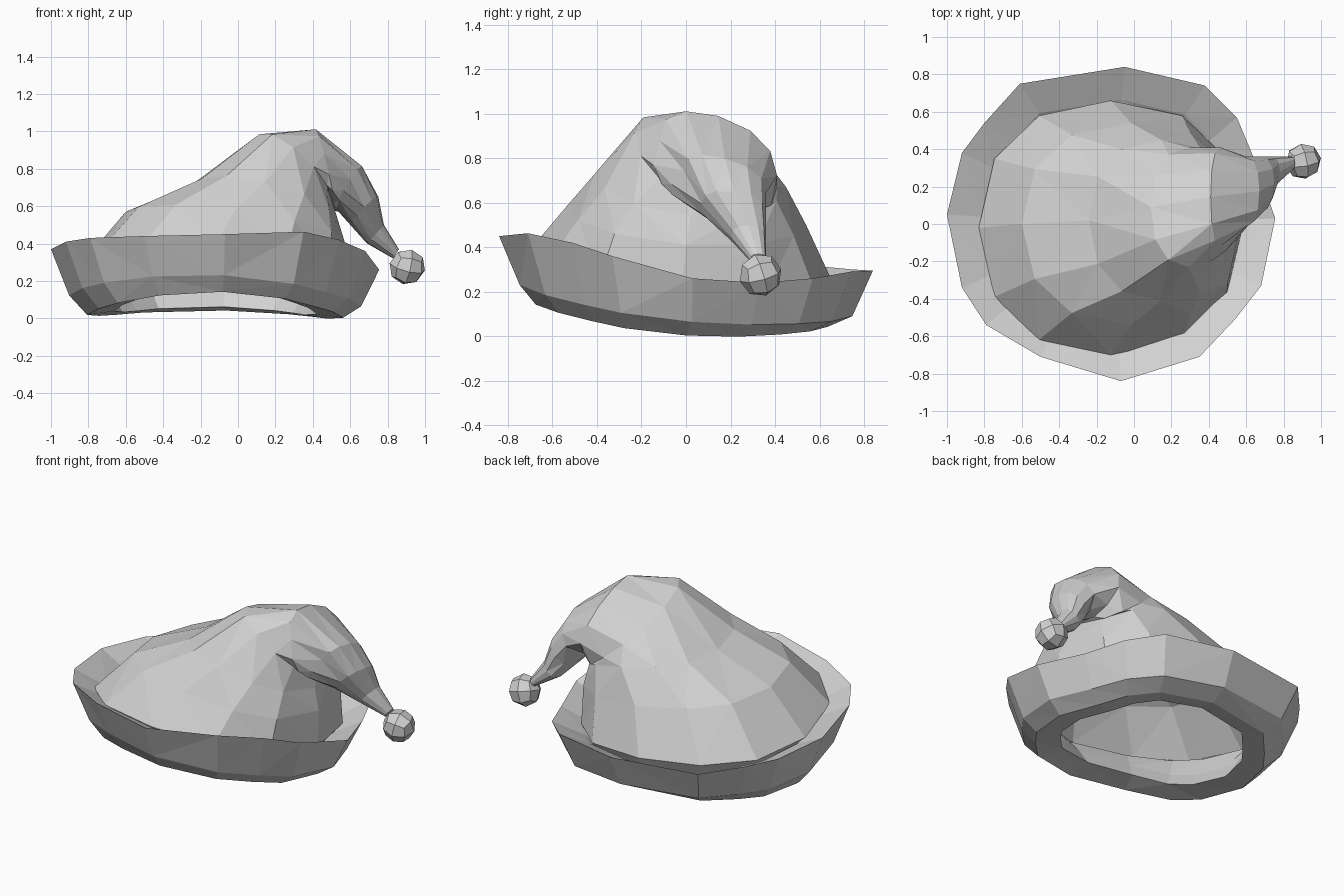
import bpy, bmesh
from math import sin, cos, tau, atan2, copysign
from mathutils import Vector

if "Cube" in bpy.data.objects:
    bpy.data.objects.remove(bpy.data.objects["Cube"])

felt = bpy.data.materials.new("plain_light_grey")
felt.use_nodes = True
GREY = (0.64, 0.64, 0.64, 1)
felt.diffuse_color = GREY
felt.node_tree.nodes["Principled BSDF"].inputs["Base Color"].default_value = GREY


def finish(name, bm, triangulate=True):
    """Turn a bmesh into a flat shaded object."""
    bmesh.ops.recalc_face_normals(bm, faces=bm.faces[:])
    if triangulate:
        bmesh.ops.triangulate(bm, faces=bm.faces[:], quad_method="SHORT_EDGE")
    mesh = bpy.data.meshes.new(name)
    bm.to_mesh(mesh)
    bm.free()
    mesh.materials.append(felt)
    obj = bpy.data.objects.new(name, mesh)
    bpy.context.collection.objects.link(obj)
    return obj


def loft(name, rings, closed=False, cap_end=False):
    """Skin a list of rings that all have the same number of points."""
    bm = bmesh.new()
    loops = [[bm.verts.new(p) for p in ring] for ring in rings]
    pairs = list(zip(loops, loops[1:]))
    if closed:
        pairs.append((loops[-1], loops[0]))
    for a, b in pairs:
        for i in range(len(a)):
            j = (i + 1) % len(a)
            bm.faces.new((a[i], a[j], b[j], b[i]))
    if cap_end:
        bm.faces.new(loops[-1])
    return finish(name, bm)


# Turned-up brim: a closed band on an uneven rim, high at the front
RIM = [(.755, .03, .26), (.65, .33, .24), (.55, .57, .26), (.38, .74, .29),
       (-.05, .84, .295), (-.61, .75, .30), (-.80, .54, .32), (-.92, .38, .34),
       (-1, .05, .37), (-.92, -.34, .41), (-.79, -.54, .43), (-.50, -.71, .44),
       (-.07, -.84, .45), (.35, -.71, .463), (.54, -.51, .42), (.68, -.33, .36)]
CENTRE_X = -.12


def brim_ring(scale, height, shift_y=0):
    """Copy of the rim, shrunk to the centre, with height(rim z, angle)."""
    return [(CENTRE_X + (x - CENTRE_X) * scale, y * scale + shift_y,
             height(z, atan2(y, x - CENTRE_X))) for x, y, z in RIM]


def fold(z, a):
    return .13 - .03 * cos(a) - .07 * sin(a) - .033 * cos(2 * a)


def sole(z, a):
    return .053 - .008 * cos(a) - .05 * sin(a) - .04 * cos(2 * a)


loft("brim", [
    brim_ring(.79, lambda z, a: z - .09),
    brim_ring(1, lambda z, a: z),
    brim_ring(.89, fold),
    brim_ring(.78, sole, -.02),
    brim_ring(.62, lambda z, a: sole(z, a) + .02),
    brim_ring(.70, lambda z, a: sole(z, a) + .12),
], closed=True)


# Crown: rings that climb, fold over the top and taper into the tail
def crown_ring(outer, inner, y_range, tilt, lift, boxy=.88, lean=0, sides=12):
    """Ring through an outer and inner (x, z) point, spanning y_range.
    A low boxy value squares the inner half; lean slides it along y."""
    a, b = Vector(outer), Vector(inner)
    mid, half = (a + b) / 2, (a - b) / 2
    y_mid, y_half = sum(y_range) / 2, (y_range[1] - y_range[0]) / 2
    points = []
    for k in range(sides):
        c, s = cos(tau * k / sides), sin(tau * k / sides)
        s = copysign(abs(s) ** (boxy if c < -.1 else .88), s)
        c = copysign(abs(c) ** .88, c)
        points.append((mid.x + half.x * c,
                       y_mid + y_half * s + lean * max(-c, 0),
                       mid.y + half.y * c + tilt * s + lift * s * s))
    return points


loft("crown", [
    crown_ring((-.76, .20), (.51, .11), (-.65, .61), -.07, .05),
    crown_ring((-.83, .30), (.58, .19), (-.70, .66), -.075, .07),
    crown_ring((-.60, .57), (.57, .41), (-.54, .54), -.04, .05, .75),
    crown_ring((-.24, .72), (.53, .54), (-.41, .45), -.03, .07, .75),
    crown_ring((.09, .93), (.50, .60), (-.23, .41), -.12, .03, .6),
    crown_ring((.41, .99), (.51, .61), (-.12, .41), -.08, 0, .6, -.09),
    crown_ring((.67, .80), (.53, .59), (-.01, .36), -.05, 0, .6, -.13),
    crown_ring((.75, .65), (.60, .50), (.07, .36), -.02, 0, .88, -.03),
    crown_ring((.78, .50), (.69, .40), (.20, .36), 0, 0),
    crown_ring((.86, .37), (.83, .32), (.29, .36), 0, 0),
], cap_end=True)

# Pompom: a faceted ball made from a subdivided cube
bm = bmesh.new()
bmesh.ops.create_cube(bm, size=1)
bmesh.ops.subdivide_edges(bm, edges=bm.edges[:], cuts=1, use_grid_fill=True)
for v in bm.verts:
    v.co = v.co.normalized() * .098
pompom = finish("pompom", bm, triangulate=False)
pompom.location = (.905, .335, .275)
pompom.rotation_euler = (.3, .2, .2)
